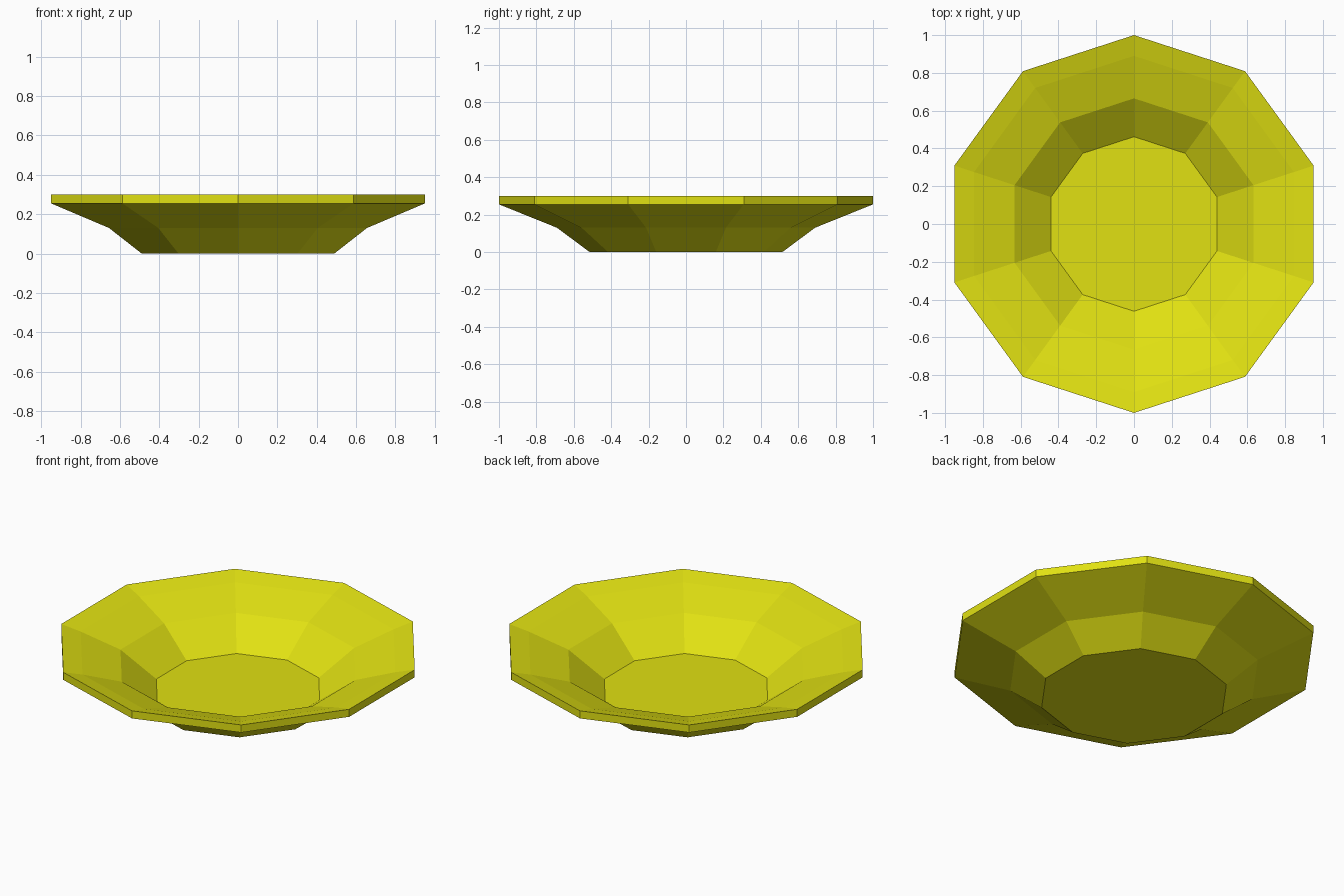
import bpy, bmesh, math

if "Cube" in bpy.data.objects:
    bpy.data.objects.remove(bpy.data.objects["Cube"])

SIDES = 10

# One flat yellow for the whole dish
yellow = bpy.data.materials.new("yellow")
yellow.diffuse_color = (0.75, 0.75, 0.006, 1.0)
yellow.use_nodes = True
yellow.node_tree.nodes["Principled BSDF"].inputs["Base Color"].default_value = yellow.diffuse_color

# Cross-section (radius, height): underside, rim, then the inside down to the floor
profile = [(0.515, 0.0), (0.69, 0.13), (1.0, 0.255), (1.0, 0.30),
           (0.89, 0.27), (0.665, 0.193), (0.462, 0.045)]


def ring(bm, radius, height):
    angles = [math.pi / 2 + 2 * math.pi * i / SIDES for i in range(SIDES)]
    return [bm.verts.new((radius * math.cos(a), radius * math.sin(a), height)) for a in angles]


# Dish: stacked ten-sided rings joined by flat walls
bm = bmesh.new()
rings = [ring(bm, r, z) for r, z in profile]
for lower, upper in zip(rings, rings[1:]):
    for i in range(SIDES):
        j = (i + 1) % SIDES
        bm.faces.new((lower[i], lower[j], upper[j], upper[i]))

# Flat base and inner floor
bm.faces.new(rings[0][::-1])
bm.faces.new(rings[-1])
bmesh.ops.recalc_face_normals(bm, faces=bm.faces)

mesh = bpy.data.meshes.new("dish")
bm.to_mesh(mesh)
bm.free()
mesh.materials.append(yellow)
dish = bpy.data.objects.new("dish", mesh)
bpy.context.collection.objects.link(dish)
